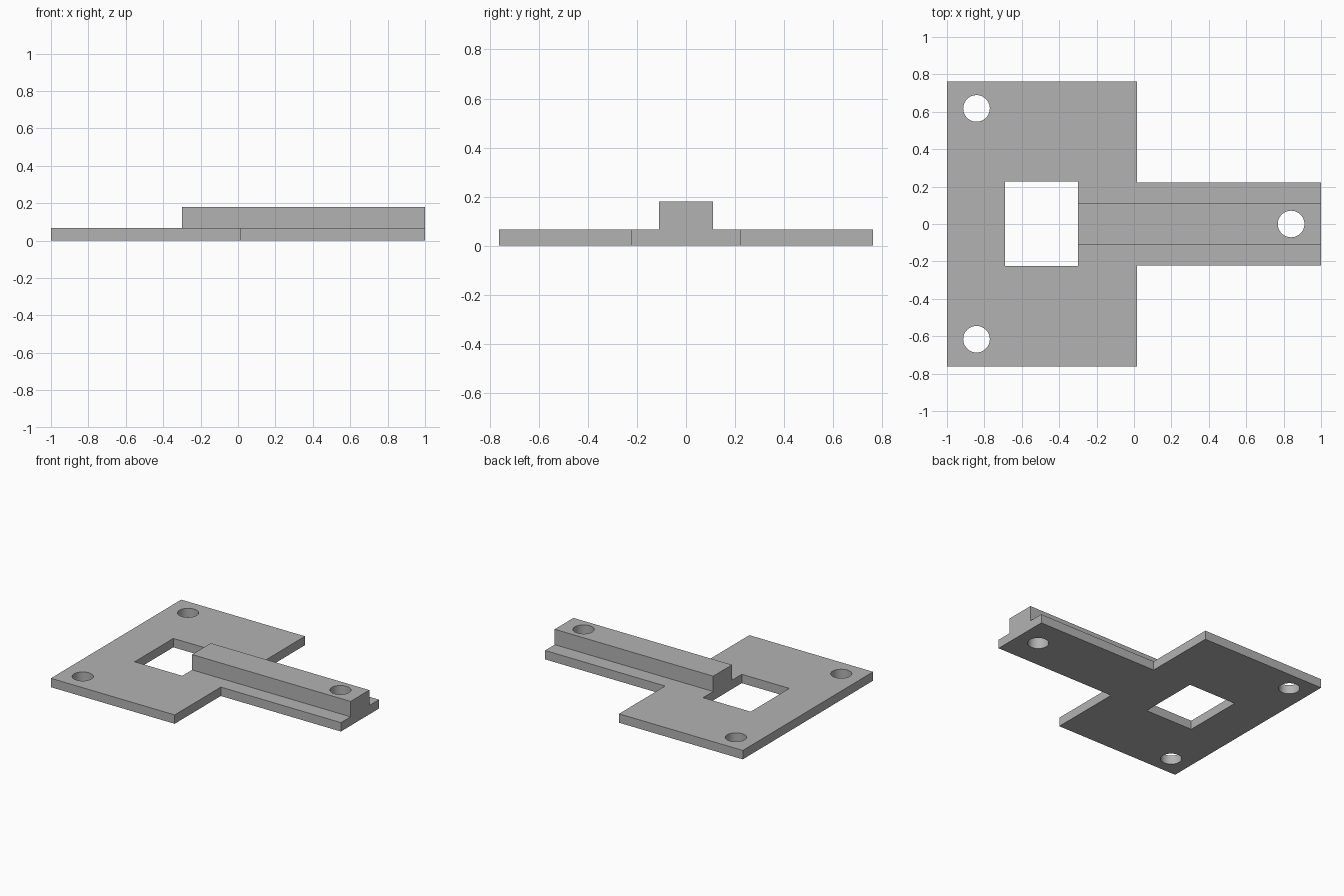
import bpy
import bmesh

default = bpy.data.objects.get("Cube")
if default:
    bpy.data.objects.remove(default, do_unlink=True)

PLATE_Z, RAIL_Z = 0.066, 0.18
HOLE_R = 0.071

# Single plain grey material
grey = bpy.data.materials.new("plain grey")
grey.use_nodes = True
colour = (0.45, 0.45, 0.45, 1)
grey.diffuse_color = colour
grey.node_tree.nodes["Principled BSDF"].inputs["Base Color"].default_value = colour


def prism(name, outline, z0, z1):
    """Extrude a flat outline from z0 to z1."""
    bm = bmesh.new()
    face = bm.faces.new([bm.verts.new((x, y, z0)) for x, y in outline])
    top = bmesh.ops.extrude_face_region(bm, geom=[face])["geom"]
    for v in top:
        if isinstance(v, bmesh.types.BMVert):
            v.co.z = z1
    bmesh.ops.recalc_face_normals(bm, faces=bm.faces)
    mesh = bpy.data.meshes.new(name)
    bm.to_mesh(mesh)
    bm.free()
    mesh.materials.append(grey)
    obj = bpy.data.objects.new(name, mesh)
    bpy.context.collection.objects.link(obj)
    return obj


def rectangle(x0, x1, y0, y1):
    return [(x0, y0), (x1, y0), (x1, y1), (x0, y1)]


def combine(body, tool, operation):
    """Apply a boolean and discard the tool object."""
    tool.hide_render = True
    mod = body.modifiers.new(operation, "BOOLEAN")
    mod.operation, mod.object, mod.solver = operation, tool, "EXACT"
    bpy.ops.object.select_all(action="DESELECT")
    bpy.context.view_layer.objects.active = body
    body.select_set(True)
    bpy.ops.object.modifier_apply(modifier=mod.name)
    bpy.data.objects.remove(tool, do_unlink=True)


# T-shaped base plate: wide panel with a narrow arm
half = [(-1, 0.763), (0.015, 0.763), (0.015, 0.223), (1, 0.223)]
outline = half + [(x, -y) for x, y in reversed(half)]
plate = prism("mounting_plate", outline, 0, PLATE_Z)

# Raised rail along the arm; the window cut trims its inner end
rail = prism("rail", rectangle(-0.4, 1, -0.11, 0.11), 0.02, RAIL_Z)
combine(plate, rail, "UNION")

# Rectangular window
window = prism("window_cutter", rectangle(-0.69, -0.3, -0.225, 0.228), -0.1, 0.4)
combine(plate, window, "DIFFERENCE")

# Round screw holes
for x, y in [(-0.842, 0.618), (-0.842, -0.616), (0.84, 0)]:
    bpy.ops.mesh.primitive_cylinder_add(
        vertices=48, radius=HOLE_R, depth=1, location=(x, y, 0))
    hole = bpy.context.object
    hole.name = "hole_cutter"
    hole.data.materials.append(grey)
    bpy.context.view_layer.update()
    combine(plate, hole, "DIFFERENCE")

bpy.ops.object.shade_smooth_by_angle()
